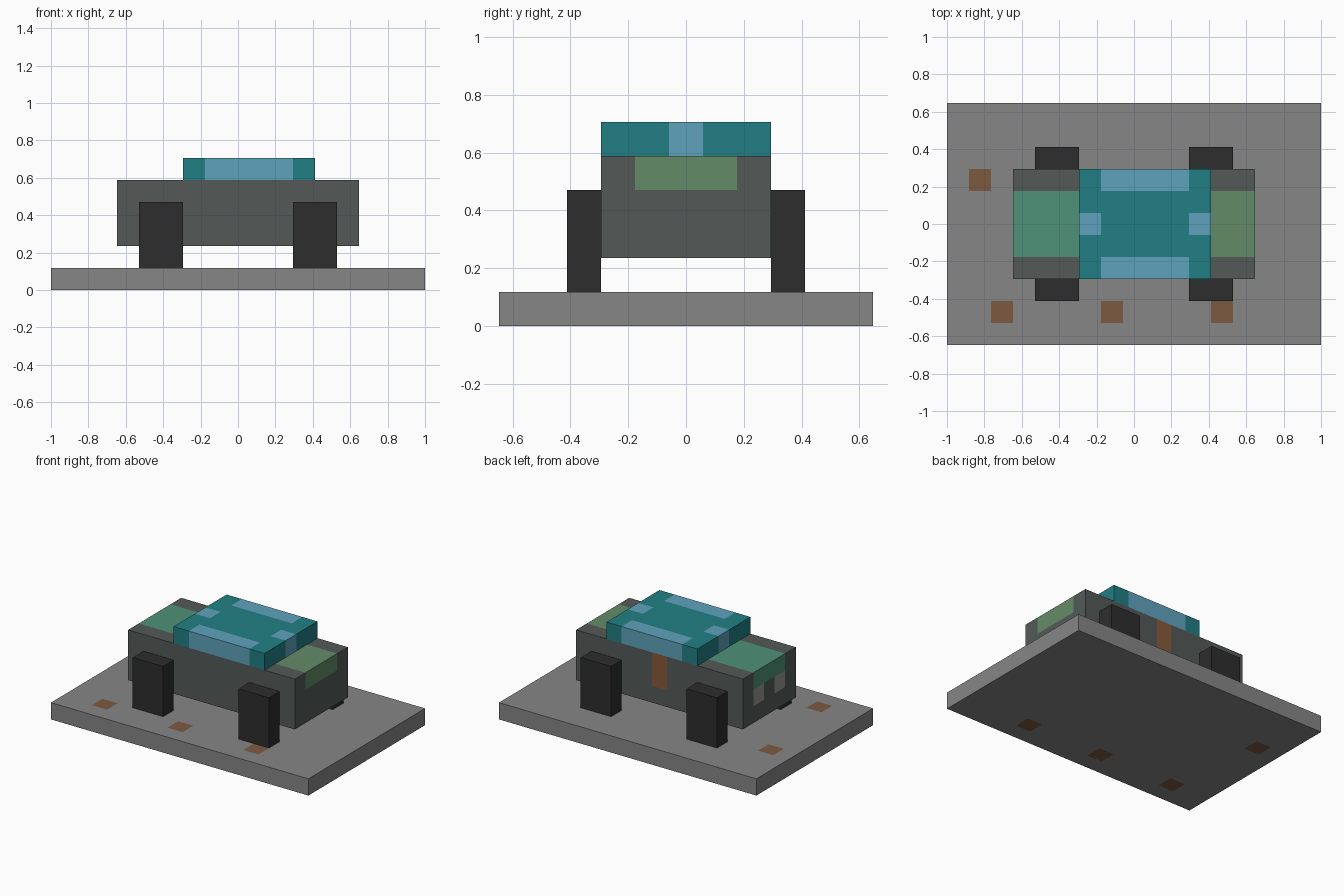
import bpy, bmesh
from mathutils import Vector

if "Cube" in bpy.data.objects:
    bpy.data.objects.remove(bpy.data.objects["Cube"], do_unlink=True)

U = 2 / 17  # one building block


def material(name, *rgb):
    """Flat material from 0-255 screen values."""
    lin = [(c / 255 / 12.92) if c < 11 else ((c / 255 + 0.055) / 1.055) ** 2.4 for c in rgb]
    m = bpy.data.materials.new(name)
    m.use_nodes = True
    m.diffuse_color = (*lin, 1)
    bsdf = m.node_tree.nodes["Principled BSDF"]
    bsdf.inputs["Base Color"].default_value = (*lin, 1)
    bsdf.inputs["Roughness"].default_value = 0.9
    return m


road = material("road grey", 134, 134, 134)
dirt = material("dirt brown", 124, 90, 65)
paint = material("dark body grey", 83, 90, 87)
mint = material("mint green", 78, 146, 120)
olive = material("olive green", 100, 139, 104)
teal = material("roof teal", 33, 127, 133)
glass = material("window blue", 95, 162, 188)
rubber = material("wheel black", 45, 45, 45)
lamp = material("lamp grey", 150, 150, 148)
rust = material("rust brown", 135, 89, 58)


def block(name, lo, hi, mat, patches=()):
    """Box in block units; faces inside a patch volume take the patch colour."""
    bm = bmesh.new()
    bmesh.ops.create_cube(bm, size=1)
    lo, hi = Vector(lo), Vector(hi)
    for v in bm.verts:
        v.co = (lo + hi) / 2 + v.co * (hi - lo)
    # cut the surface along every patch border
    for axis in range(3):
        normal = Vector([float(i == axis) for i in range(3)])
        for d in sorted({p[k][axis] for p in patches for k in (0, 1)}):
            if lo[axis] < d < hi[axis]:
                bmesh.ops.bisect_plane(bm, geom=bm.verts[:] + bm.edges[:] + bm.faces[:],
                                       plane_co=normal * d, plane_no=normal)
    mats = [mat]
    for a, b, colour in patches:
        if colour not in mats:
            mats.append(colour)
        for f in bm.faces:
            c = f.calc_center_median()
            if all(a[i] - 0.01 < c[i] < b[i] + 0.01 for i in range(3)):
                f.material_index = mats.index(colour)
    bmesh.ops.scale(bm, vec=(U, U, U), verts=bm.verts)
    mesh = bpy.data.meshes.new(name)
    bm.to_mesh(mesh)
    bm.free()
    for m in mats:
        mesh.materials.append(m)
    obj = bpy.data.objects.new(name, mesh)
    bpy.context.collection.objects.link(obj)
    return obj


# Ground slab with dirt spots that run right through it
spots = [(-7.5, 1.5), (-6.5, -4.5), (-1.5, -4.5), (3.5, -4.5)]
block("ground_slab", (-8.5, -5.5, 0), (8.5, 5.5, 1), road,
      [((x, y, 0), (x + 1, y + 1, 1), dirt) for x, y in spots])

# Body with end panels, a pair of lamps and a rusty door stripe
block("body", (-5.5, -2.5, 2), (5.5, 2.5, 5), paint, [
    ((-5.5, -1.5, 4), (-2.5, 1.5, 5), mint),
    ((3.5, -1.5, 4), (5.5, 1.5, 5), olive),
    ((-5.5, 0.5, 3), (-4.5, 1.5, 4), lamp),
    ((-5.5, -1.5, 3), (-4.5, -0.5, 4), lamp),
    ((-0.5, 1.5, 3), (0.5, 2.5, 5), rust),
])

# Roof with windows wrapping over its edges
block("roof", (-2.5, -2.5, 5), (3.5, 2.5, 6), teal, [
    ((-2.5, -0.5, 5), (-1.5, 0.5, 6), glass),
    ((2.5, -0.5, 5), (3.5, 0.5, 6), glass),
    ((-1.5, -2.5, 5), (2.5, -1.5, 6), glass),
    ((-1.5, 1.5, 5), (2.5, 2.5, 6), glass),
])

# Four block wheels
for end, x in (("front", -4.5), ("rear", 2.5)):
    for side, y in (("right", -3.5), ("left", 2.5)):
        block(f"{end}_{side}_wheel", (x, y, 1), (x + 2, y + 1, 4), rubber)
